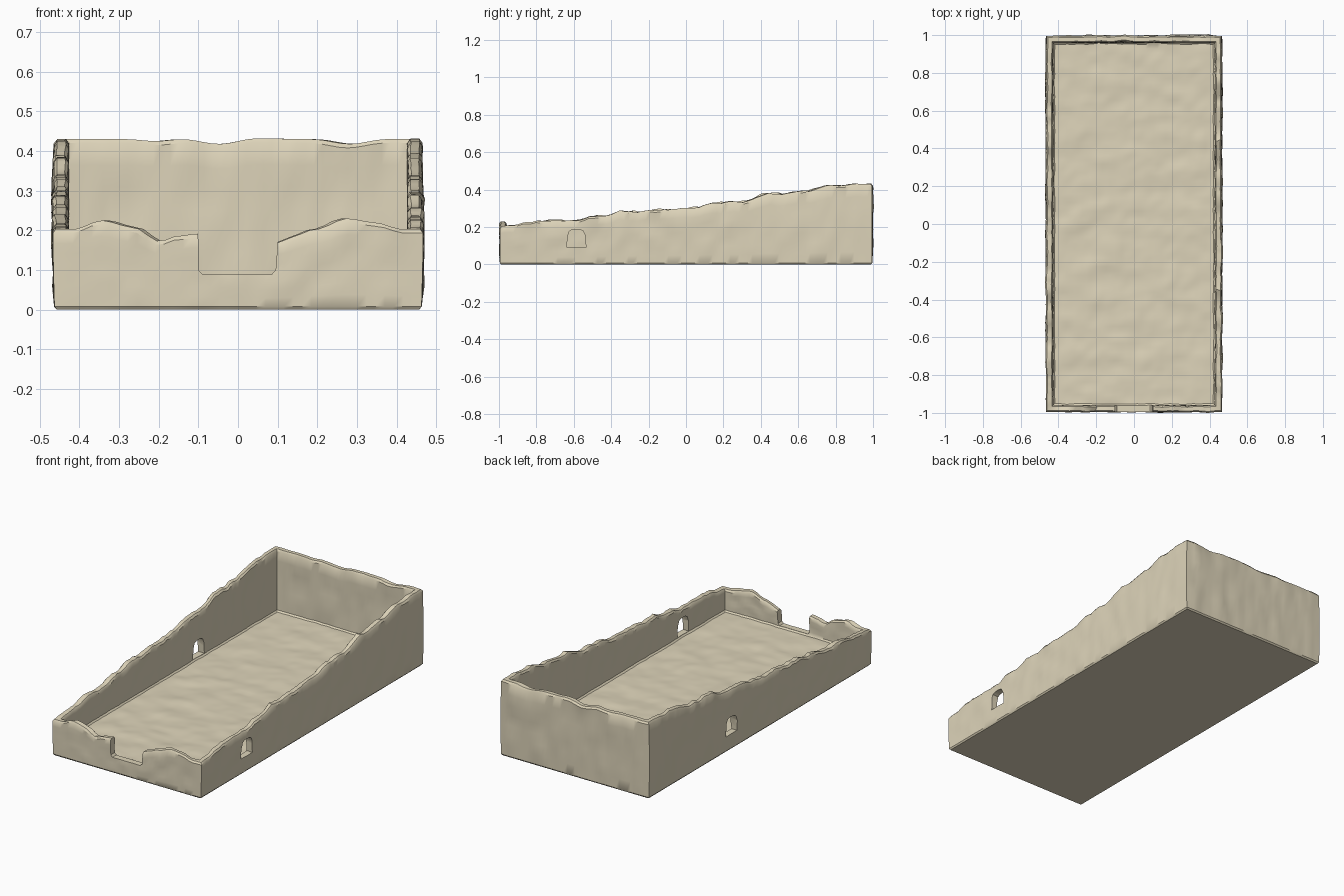
import bpy, bmesh, math
from mathutils import Vector, noise

if "Cube" in bpy.data.objects:
    bpy.data.objects.remove(bpy.data.objects["Cube"])

HX, HY, T, FLOOR = 0.463, 0.994, 0.036, 0.08   # half sizes, wall thickness, floor level
NX, NY = 40, 84                                # grid divisions along x and y

# Eroded wall-top outlines: (position along wall, height)
SIDE = [(-1, .205), (-.85, .22), (-.7, .24), (-.6, .237), (-.5, .26), (-.43, .262), (-.35, .29),
        (-.25, .28), (-.18, .295), (0, .30), (.17, .332), (.3, .337), (.45, .382), (.52, .378),
        (.65, .392), (.78, .422), (1, .43)]
FRONT = [(-.47, .203), (-.42, .203), (-.35, .225), (-.27, .208), (-.2, .172), (-.16, .185),
         (-.1, .192), (.1, .165), (.13, .182), (.2, .203), (.28, .23), (.35, .22), (.42, .203), (.47, .203)]
BACK = [(-.47, .43), (-.3, .43), (-.22, .425), (-.15, .43), (-.05, .418), (.05, .432),
        (.2, .43), (.3, .418), (.4, .43), (.47, .43)]


def height(profile, t):
    for (a, za), (b, zb) in zip(profile, profile[1:]):
        if t <= b:
            f = min(max((t - a) / (b - a), 0), 1)
            return za + (zb - za) * f * f * (3 - 2 * f)
    return profile[-1][1]


def wobble(x, y, z, freq):
    return noise.noise(Vector((x, y, z)) * freq + Vector((3.3, 7.7, 1.9)))


def top_z(u, v):
    x, y = u * HX, v * HY
    if v <= -1:
        return height(FRONT, x)
    if v >= 1:
        return height(BACK, x)
    fade = min(1, (1 - abs(v)) * 12)
    return height(SIDE, y) + fade * (.012 * wobble(x, y, 0, 22) + .006 * wobble(x, y, 3, 9))


def wall_point(u, v, inset, z):
    """Point on the wall skin, roughened along the wall normal and calm at corners."""
    x, y = u * (HX - inset), v * (HY - inset)
    side = abs(u) >= 1
    fade = min(1, (1 - abs(v if side else u)) * 8)
    rough = wobble(x, y, z * 1.4, 8) + .5 * wobble(x, y, z, 22)
    bulge = .004 * math.sin(math.pi * min(z / .4, 1))
    amp = .012 if v >= 1 else .007
    d = fade * amp * rough * min(1, z / .03)
    if side:
        x += math.copysign(d + (bulge if inset < T / 2 else 0), u)
    if abs(v) >= 1:
        y += math.copysign(d, v)
    return Vector((x, y, z))


# Walled tray: rings lofted up the outside, over the wall top and down to the floor
bm = bmesh.new()
loop = ([(i, 0) for i in range(NX)] + [(NX, j) for j in range(NY)] +
        [(i, NY) for i in range(NX, 0, -1)] + [(0, j) for j in range(NY, 0, -1)])
uv = lambda i, j: (2 * i / NX - 1, 2 * j / NY - 1)
rings = [(.006, lambda t: 0), (0, lambda t: .008)]
rings += [(0, lambda t, f=k / 7: .008 + (t - .018) * f) for k in range(1, 8)]
rings += [(.007, lambda t: t), (T - .007, lambda t: t)]
rings += [(T, lambda t, f=k / 6: FLOOR + .008 + (t - FLOOR - .018) * f) for k in range(6, -1, -1)]
rings += [(T + .008, lambda t: FLOOR)]
verts = []
for inset, zf in rings:
    row = []
    for i, j in loop:
        u, v = uv(i, j)
        row.append(bm.verts.new(wall_point(u, v, inset, zf(top_z(u, v)))))
    verts.append(row)
n = len(loop)
for a, b in zip(verts, verts[1:]):
    for k in range(n):
        bm.faces.new((a[k], a[(k + 1) % n], b[(k + 1) % n], b[k]))
bm.faces.new(verts[0][::-1])

# Uneven floor
grid = dict(zip(loop, verts[-1]))
for i in range(1, NX):
    for j in range(1, NY):
        u, v = uv(i, j)
        x, y = u * (HX - T - .008), v * (HY - T - .008)
        z = FLOOR + .006 * wobble(x * .8, y * 1.3, 0, 8) + .003 * wobble(x, y, 5, 20)
        grid[i, j] = bm.verts.new((x, y, z))
for i in range(NX):
    for j in range(NY):
        bm.faces.new([grid[p] for p in ((i, j), (i + 1, j), (i + 1, j + 1), (i, j + 1))])
bmesh.ops.recalc_face_normals(bm, faces=bm.faces)
mesh = bpy.data.meshes.new("walled_enclosure")
bm.to_mesh(mesh)
bm.free()
tray = bpy.data.objects.new("walled_enclosure", mesh)
bpy.context.collection.objects.link(tray)


def cut(name, outline, direction):
    """Extrude a planar outline and subtract it from the tray."""
    b = bmesh.new()
    face = b.faces.new([b.verts.new(p) for p in outline])
    ext = bmesh.ops.extrude_face_region(b, geom=[face])["geom"]
    bmesh.ops.translate(b, vec=direction, verts=[g for g in ext if isinstance(g, bmesh.types.BMVert)])
    bmesh.ops.recalc_face_normals(b, faces=b.faces)
    m = bpy.data.meshes.new(name)
    b.to_mesh(m)
    b.free()
    cutter = bpy.data.objects.new(name, m)
    cutter.hide_render = True
    bpy.context.collection.objects.link(cutter)
    mod = tray.modifiers.new(name, "BOOLEAN")
    mod.operation, mod.solver, mod.object = "DIFFERENCE", "EXACT", cutter
    bpy.context.view_layer.objects.active = tray
    bpy.ops.object.modifier_apply(modifier=name)
    bpy.data.objects.remove(cutter)


# Front doorway
door = [(-.102, .6), (-.1, .1), (-.09, .089), (.085, .089), (.095, .1), (.1, .165), (.1, .6)]
cut("doorway_cutter", [(x, -1.1, z) for x, z in door], (0, .18, 0))

# Arched window in each side wall
arch = [(-.052, .09), (.05, .09), (.046, .155), (.034, .18), (.015, .187), (-.02, .187), (-.038, .178), (-.048, .15)]
for name, x, y in (("right_window_cutter", .4, -.585), ("left_window_cutter", -.5, .26)):
    cut(name, [(x, y + a, z) for a, z in arch], (.1, 0, 0))

# Sandstone finish
mat = bpy.data.materials.new("sandstone")
mat.diffuse_color = (.73, .66, .49, 1)
mat.use_nodes = True
mat.node_tree.nodes["Principled BSDF"].inputs["Base Color"].default_value = mat.diffuse_color
tray.data.materials.clear()
tray.data.materials.append(mat)
tray.select_set(True)
bpy.context.view_layer.objects.active = tray
bpy.ops.object.shade_smooth_by_angle(angle=math.radians(35))
